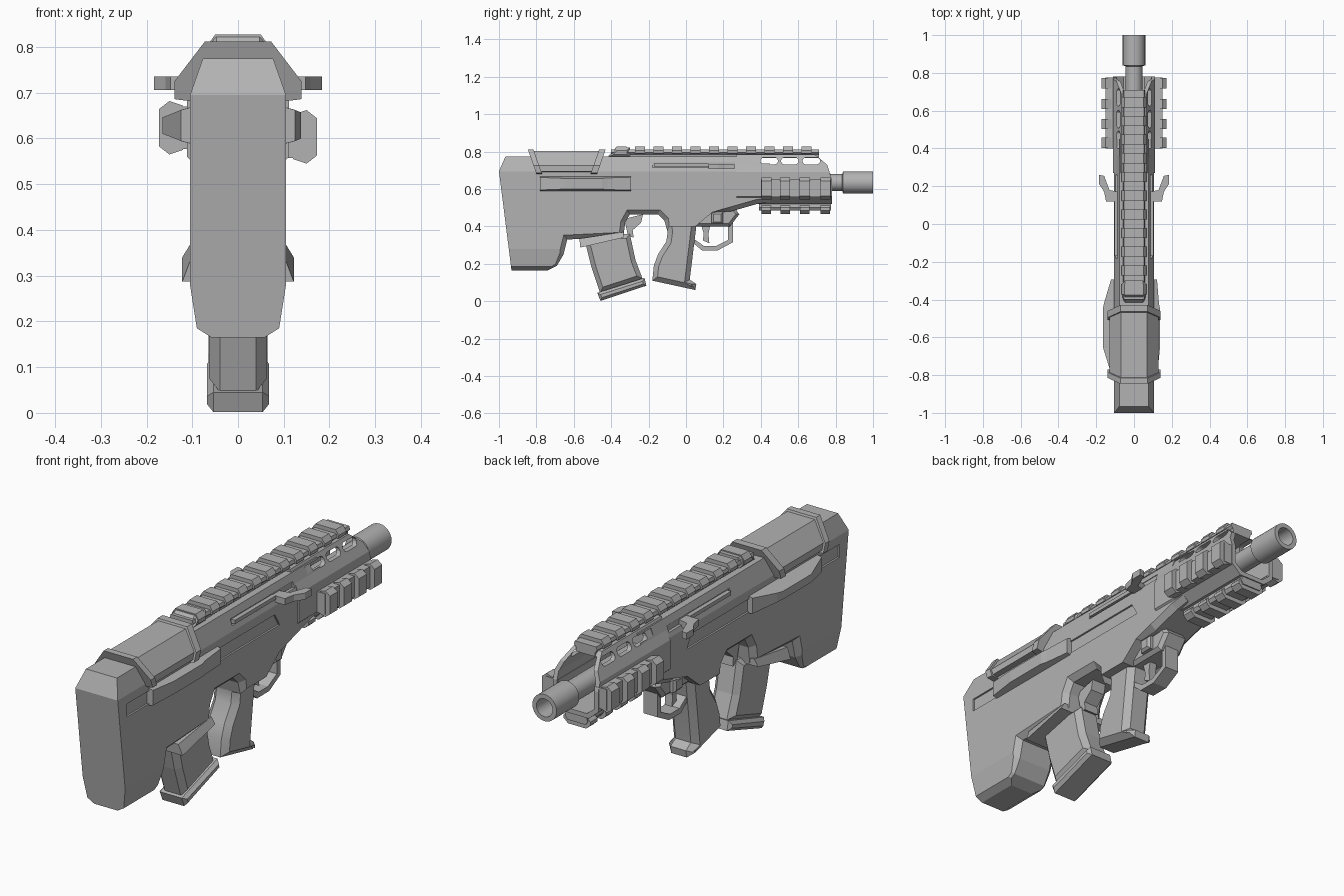
import bpy, bmesh, math
from mathutils import Vector, Matrix

cube = bpy.data.objects.get("Cube")
if cube:
    bpy.data.objects.remove(cube, do_unlink=True)

GREY = (0.45, 0.45, 0.45, 1)
grey = bpy.data.materials.new("plain grey")
grey.use_nodes = True
grey.diffuse_color = GREY
grey.node_tree.nodes["Principled BSDF"].inputs["Base Color"].default_value = GREY


def finish(name, bm, smooth=False):
    bmesh.ops.recalc_face_normals(bm, faces=bm.faces[:])
    mesh = bpy.data.meshes.new(name)
    bm.to_mesh(mesh)
    bm.free()
    mesh.materials.append(grey)
    ob = bpy.data.objects.new(name, mesh)
    bpy.context.collection.objects.link(ob)
    if smooth:
        bpy.ops.object.select_all(action='DESELECT')
        ob.select_set(True)
        bpy.context.view_layer.objects.active = ob
        bpy.ops.object.shade_smooth_by_angle(angle=math.radians(35))
    return ob


def prism(pts, axis, a, b, chamfer=0, pick=lambda v: True):
    """Extrude a profile along an axis; optionally chamfer the cap rims."""
    place = {'x': lambda p, t: (t, p[0], p[1]),
             'y': lambda p, t: (p[0], t, p[1]),
             'z': lambda p, t: (p[0], p[1], t)}[axis]
    bm = bmesh.new()
    lo = [bm.verts.new(place(p, a)) for p in pts]
    hi = [bm.verts.new(place(p, b)) for p in pts]
    caps = [bm.faces.new(lo), bm.faces.new(hi)]
    for i in range(len(pts)):
        j = (i + 1) % len(pts)
        bm.faces.new((lo[i], lo[j], hi[j], hi[i]))
    bmesh.ops.recalc_face_normals(bm, faces=bm.faces[:])
    if chamfer:
        rim = [e for c in caps for e in c.edges if all(pick(v.co) for v in e.verts)]
        bmesh.ops.bevel(bm, geom=rim, offset=chamfer, segments=1, affect='EDGES')
    return bm


def slice_off(bm, point, normal):
    bmesh.ops.bisect_plane(bm, geom=bm.verts[:] + bm.edges[:] + bm.faces[:],
                           plane_co=point, plane_no=normal, clear_outer=True)
    bmesh.ops.holes_fill(bm, edges=[e for e in bm.edges if e.is_boundary], sides=0)


def box(name, x, y, z, chamfer=0):
    pts = [(y[0], z[0]), (y[1], z[0]), (y[1], z[1]), (y[0], z[1])]
    return finish(name, prism(pts, 'x', x[0], x[1], chamfer))


def cut(ob, cutters):
    for c in cutters:
        m = ob.modifiers.new("cut", 'BOOLEAN')
        m.operation, m.solver, m.object = 'DIFFERENCE', 'EXACT', c
    bpy.context.view_layer.update()
    dg = bpy.context.evaluated_depsgraph_get()
    mesh = bpy.data.meshes.new_from_object(ob.evaluated_get(dg))
    ob.modifiers.clear()
    ob.data = mesh
    for c in cutters:
        bpy.data.objects.remove(c, do_unlink=True)


def both(half):
    """Mirror a half section, listed bottom to top, across x = 0."""
    return half + [(-x, z) for x, z in reversed(half)]


# Stock and receiver
side = [(-1, .695), (-.965, .775), (.45, .775), (.45, .53), (.38, .52), (.24, .48),
        (.14, .475), (.05, .4), (-.09, .4), (-.1, .375), (-.115, .43), (-.15, .465),
        (-.3, .465), (-.325, .42), (-.335, .345), (-.635, .33), (-.655, .25),
        (-.69, .19), (-.74, .165), (-.933, .165)]
bm = prism(side, 'x', -.105, .105, .024,
           lambda v: v.z < .54 and v.y > -.75 and not (-.1 < v.y < .1))
for s in (-1, 1):
    slice_off(bm, (s * .105, 0, .695), (s * .085, 0, .03))
    slice_off(bm, (s * .105, 0, .28), (s * .095, 0, -.015))
    slice_off(bm, (s * .09, 0, .185), (s * .025, 0, -.04))
receiver = finish("receiver", bm)
cutters = []
for s in (-1, 1):
    panel = [(-.935, .597), (.145, .597), (.11, .655), (-.935, .655)]
    cutters.append(finish("panel_cutter", prism(panel, 'x', s * .097, s * .2)))
    cutters.append(box("handle_slot_cutter", (s * .085, s * .2), (-.18, .26), (.715, .743)))
cut(receiver, cutters)

# Hollow handguard with oval vents and a sloped nose
section = both([(.065, .52), (.112, .56), (.112, .69), (.066, .785)])
bm = prism(section, 'y', .27, .78)
slice_off(bm, (0, .78, .65), (0, .08, .025))
slice_off(bm, (0, .755, .73), (0, .07, .085))
handguard = finish("handguard", bm)
inner = both([(.055, .54), (.092, .57), (.092, .685), (.055, .768)])
cutters = [finish("bore_cutter", prism(inner, 'y', .36, 1.1))]
for cy in (.445, .555, .67):
    oval = []
    for i in range(12):
        a = math.radians(i * 30 + 15)
        oval.append((cy + math.copysign(.028, math.cos(a)) + .019 * math.cos(a),
                     .75 + .019 * math.sin(a)))
    cutters.append(finish("vent_cutter", prism(oval, 'x', -.3, .3)))
cut(handguard, cutters)
cut(receiver, [box("front_cutter", (-.09, .09), (.36, .6), (.54, .768))])

# Barrel and muzzle
bm = bmesh.new()
turn = [(.001, .3), (.045, .3), (.045, .835), (.06, .84), (.06, 1), (.04, 1), (.04, .88), (.001, .88)]
vs = [bm.verts.new((r, y, .635)) for r, y in turn]
es = [bm.edges.new((vs[i], vs[i + 1])) for i in range(len(vs) - 1)]
bmesh.ops.spin(bm, geom=vs + es, cent=(0, 0, .635), axis=(0, 1, 0),
               angle=math.tau, steps=24, use_duplicate=False)
bmesh.ops.remove_doubles(bm, verts=bm.verts[:], dist=.0005)
finish("barrel", bm, True)

# Top rail
rail = both([(.045, .765), (.048, .785), (.058, .795), (.053, .81)])
finish("top_rail", prism(rail, 'y', -.4, .71))
tooth = [(0, .79), (.064, .79), (.066, .805), (.05, .827)]
for i in range(11):
    y = -.345 + i * .099
    finish("top_rail_tooth", prism(both(tooth[1:]), 'y', y - .027, y + .027))
finish("rail_ramp", prism([(-.42, .77), (-.3, .77), (-.3, .822), (-.375, .822)], 'x', -.062, .062, .015))

# Side and lower rails
ROWS = (.43, .53, .635, .745)
for s, lift in ((1, 0), (-1, .02)):
    z0, z1 = .545 + lift, .662 + lift
    box("side_rail", (s * .09, s * .15), (.4, .775), (z0 + .012, z1 - .012))
    for y in ROWS:
        lug = [(s * .12, z0 + .01), (s * .15, z0), (s * .173, z0 + .018),
               (s * .173, z1 - .018), (s * .15, z1), (s * .12, z1 - .01)]
        finish("side_rail_lug", prism(lug, 'y', y - .027, y + .027))
finish("lower_rail", prism(both([(.045, .485), (.055, .5), (.05, .535)]), 'y', .39, .775))
for y in ROWS:
    finish("lower_rail_lug", prism(both([(.045, .466), (.066, .485), (.066, .5), (.045, .52)]),
                                   'y', y - .025, y + .025))


# Cheek rest with raised end lips
def cheek(name, y0, y1, grow):
    half = [(.1, .69 - grow), (.13 + grow, .695 - grow), (.13 + grow, .725),
            (.068 + grow / 2, .803 + grow)]
    bm = prism(both(half), 'y', y0, y1)
    for v in bm.verts:
        v.co.y += (.81 - v.co.z) * (.35 if v.co.y < -.64 else -.35)
    finish(name, bm)


cheek("cheek_rest", -.835, -.44, 0)
cheek("cheek_lip_rear", -.845, -.815, .009)
cheek("cheek_lip_front", -.465, -.43, .009)

# Ejection covers and charging handles
for s, wide in ((1, .138), (-1, .165)):
    cover = [(s * .09, -.295), (s * .122, -.295), (s * (wide - .006), -.42),
             (s * wide, -.45), (s * wide, -.65), (s * .125, -.78), (s * .09, -.78)]
    bm = prism(cover, 'z', .585, .672)
    for v in bm.verts:
        if abs(v.co.x) > .1:
            v.co.z += (.628 - v.co.z) * (abs(v.co.x) - .1) * 9
    finish("ejection_cover", bm)
    lever = [(.085, .12), (.148, .12), (.158, .17), (.184, .21), (.184, .26),
             (.158, .255), (.13, .18), (.085, .17)]
    finish("charging_handle", prism([(s * x, y) for x, y in lever], 'z', .706, .735))
    box("bolt_strip", (s * .08, s * .104), (-.17, .12), (.72, .737))

# Magazine, its well lip and base
mag = [(-.535, .36), (-.535, .3), (-.505, .18), (-.46, .045), (-.232, .12), (-.27, .22),
       (-.3, .36)]
finish("magazine", prism(mag, 'x', -.063, .063, .024))
base = [(-.475, .045), (-.457, .002), (-.212, .083), (-.222, .125)]
finish("magazine_base", prism(base, 'x', -.068, .068, .014))
lip = [(-.57, .335), (-.565, .287), (-.335, .34), (-.335, .37)]
bm = prism(lip, 'x', -.122, .122)
for v in bm.verts:
    if v.co.z > .33 and v.co.y < -.4 or v.co.z > .36:
        v.co.x *= .85
finish("magazine_well_lip", bm)
release = [(-.33, .44), (-.31, .35), (-.28, .34), (-.285, .38), (-.24, .42), (-.23, .465)]
finish("magazine_release", prism(release, 'x', -.035, .035))

# Grip
grip = [(-.105, .44), (-.098, .37), (-.105, .32), (-.15, .25), (-.172, .19), (-.18, .11),
        (.05, .06), (.055, .092), (.02, .115), (.055, .4), (.07, .45)]
finish("grip", prism(grip, 'x', -.064, .064, .026), True)

# Trigger housing, guard, trigger and cross button
housing = [(-.02, .48), (-.02, .4), (.2, .4), (.235, .4), (.285, .465), (.26, .5)]
finish("trigger_housing", prism(housing, 'x', -.06, .06, .015))
outer = [(.04, .31), (.085, .272), (.17, .272), (.25, .315), (.25, .42)]
hole = [(.225, .42), (.225, .328), (.162, .296), (.095, .296), (.04, .335)]
finish("trigger_guard", prism(outer + hole, 'x', -.035, .035))
trigger = [(.08, .41), (.095, .36), (.09, .325), (.125, .31), (.12, .36), (.13, .41)]
finish("trigger", prism(trigger, 'x', -.018, .018))
box("cross_button", (-.085, .085), (.137, .198), (.415, .476), .01)
